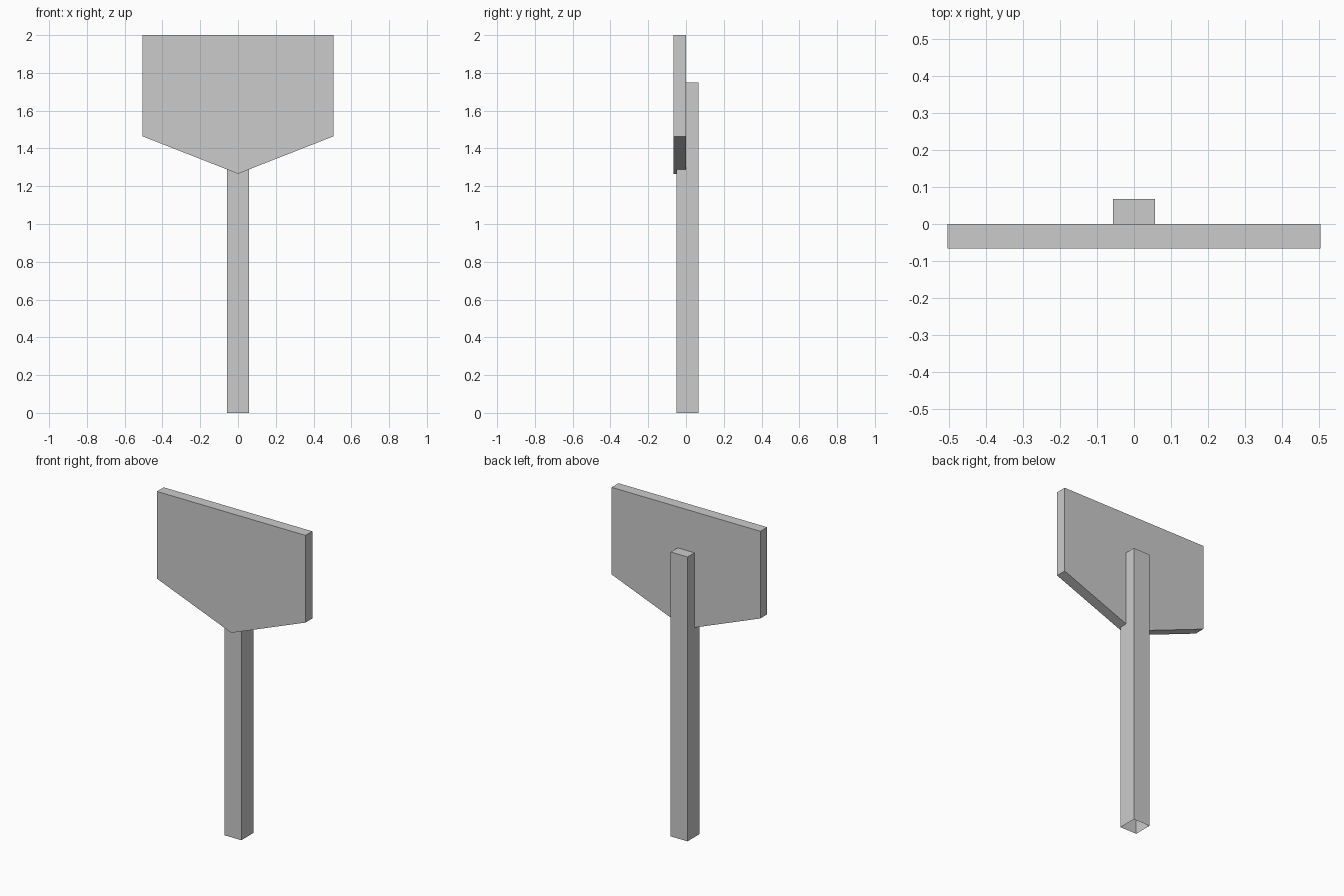
import bpy
import bmesh

if "Cube" in bpy.data.objects:
    bpy.data.objects.remove(bpy.data.objects["Cube"])


def prism(name, profile, direction, open_start=False):
    """Extrude a flat profile along a direction, optionally leaving the start open."""
    bm = bmesh.new()
    base = bm.faces.new([bm.verts.new(p) for p in profile])
    res = bmesh.ops.extrude_face_region(bm, geom=[base], use_keep_orig=True)
    verts = [v for v in res["geom"] if isinstance(v, bmesh.types.BMVert)]
    bmesh.ops.translate(bm, verts=verts, vec=direction)
    bmesh.ops.recalc_face_normals(bm, faces=bm.faces)
    if open_start:
        bmesh.ops.delete(bm, geom=[base], context='FACES_ONLY')
    mesh = bpy.data.meshes.new(name)
    bm.to_mesh(mesh)
    bm.free()
    obj = bpy.data.objects.new(name, mesh)
    bpy.context.collection.objects.link(obj)
    return obj


# Sign board: pentagon with a shallow point at the bottom
W, FRONT, BACK = 0.505, -0.066, 0.0
board = [(-W, 2.0), (-W, 1.464), (0, 1.266), (W, 1.464), (W, 2.0)]
prism("sign_board", [(x, FRONT, z) for x, z in board], (0, BACK - FRONT, 0))

# Square post: sunk into the back of the board, open underneath
R, Y0, Y1 = 0.057, -0.049, 0.067
prism("post", [(-R, Y0, 0), (R, Y0, 0), (R, Y1, 0), (-R, Y1, 0)],
      (0, 0, 1.748), open_start=True)
